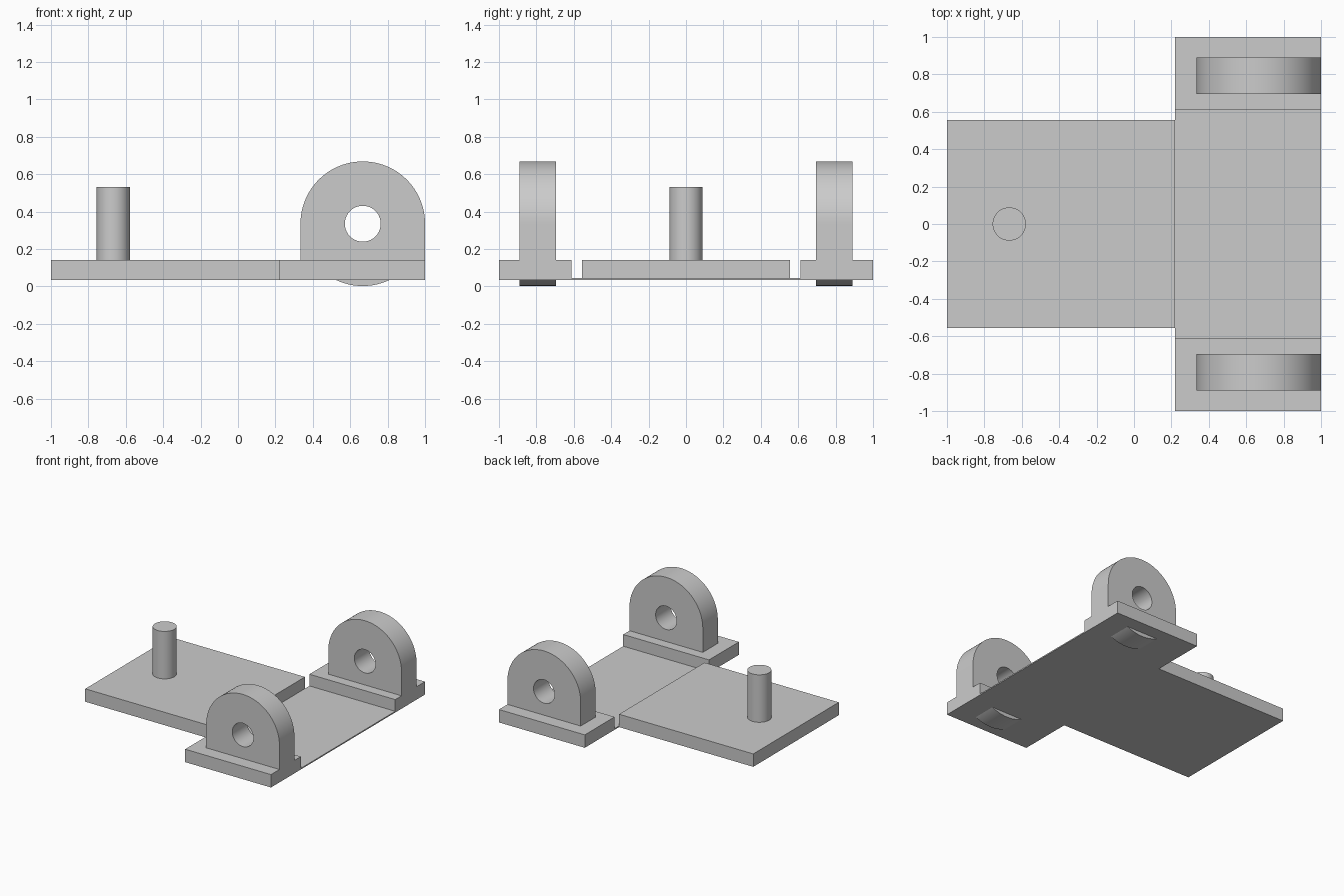
import bpy, bmesh, math
from mathutils import Vector

cube = bpy.data.objects.get("Cube")
if cube:
    bpy.data.objects.remove(cube, do_unlink=True)

# Single grey material
GREY = (0.6, 0.6, 0.6, 1.0)
grey = bpy.data.materials.new("plain_grey")
grey.use_nodes = True
grey.diffuse_color = GREY
grey.node_tree.nodes["Principled BSDF"].inputs["Base Color"].default_value = GREY

BASE, TOP = 0.034, 0.14          # underside and top of the plates
SKIN = 0.044                     # top of the thin web
STEP = 0.22                      # where the bed meets the cross bar
LUG_X, LUG_Z, LUG_R, HOLE_R = 0.667, 0.335, 0.333, 0.096


def finish(name, bm, smooth=False):
    bmesh.ops.recalc_face_normals(bm, faces=bm.faces)
    mesh = bpy.data.meshes.new(name)
    bm.to_mesh(mesh)
    bm.free()
    mesh.materials.append(grey)
    obj = bpy.data.objects.new(name, mesh)
    bpy.context.collection.objects.link(obj)
    if smooth:
        bpy.ops.object.select_all(action='DESELECT')
        obj.select_set(True)
        bpy.context.view_layer.objects.active = obj
        bpy.ops.object.shade_smooth_by_angle(angle=math.radians(30))
    return obj


def box(name, low, high):
    bm = bmesh.new()
    bmesh.ops.create_cube(bm, size=1)
    low, high = Vector(low), Vector(high)
    for v in bm.verts:
        v.co = (low + high) / 2 + v.co * (high - low)
    return finish(name, bm)


def arc(radius, start, end, steps):
    angles = [start + (end - start) * i / steps for i in range(steps + 1)]
    return [(LUG_X + radius * math.cos(a), LUG_Z + radius * math.sin(a)) for a in angles]


def lug(name, y0, y1):
    # Round-topped outline with straight sides and a round belly below the foot
    hidden_z = (BASE + TOP) / 2
    dip = math.asin((LUG_Z - hidden_z) / LUG_R)
    outline = arc(LUG_R, 0, math.pi, 48)
    outline.append((LUG_X - LUG_R, hidden_z))
    outline += arc(LUG_R, math.pi + dip, 2 * math.pi - dip, 20)
    outline.append((LUG_X + LUG_R, hidden_z))
    hole = arc(HOLE_R, 0, 2 * math.pi, 40)[:-1]

    bm = bmesh.new()
    for loop in (outline, hole):
        verts = [bm.verts.new((x, y0, z)) for x, z in loop]
        for i, v in enumerate(verts):
            bm.edges.new((verts[i - 1], v))
    bmesh.ops.triangle_fill(bm, edges=bm.edges[:], use_beauty=True,
                            normal=(0, -1, 0))
    ext = bmesh.ops.extrude_face_region(bm, geom=bm.faces[:],
                                        use_keep_orig=True)
    moved = [g for g in ext["geom"] if isinstance(g, bmesh.types.BMVert)]
    bmesh.ops.translate(bm, verts=moved, vec=(0, y1 - y0, 0))
    return finish(name, bm, smooth=True)


# Main bed and the thin web that joins it to the feet
box("bed_plate", (-1, -0.555, BASE), (STEP, 0.555, TOP))
box("thin_web", (STEP, -0.613, BASE), (1, 0.613, SKIN))

# Mirrored feet with pierced lugs
for side, s in (("front", -1), ("back", 1)):
    y = sorted((s * 0.613, s))
    box(side + "_foot", (STEP, y[0], BASE), (1, y[1], TOP))
    y = sorted((s * 0.695, s * 0.89))
    lug(side + "_lug", y[0], y[1])

# Upright pin
bm = bmesh.new()
PIN_LOW, PIN_HIGH = 0.09, 0.53
bmesh.ops.create_cone(bm, cap_ends=True, segments=48, radius1=0.089,
                      radius2=0.089, depth=PIN_HIGH - PIN_LOW)
bmesh.ops.translate(bm, verts=bm.verts,
                    vec=(-0.667, 0, (PIN_LOW + PIN_HIGH) / 2))
finish("upright_pin", bm, smooth=True)
